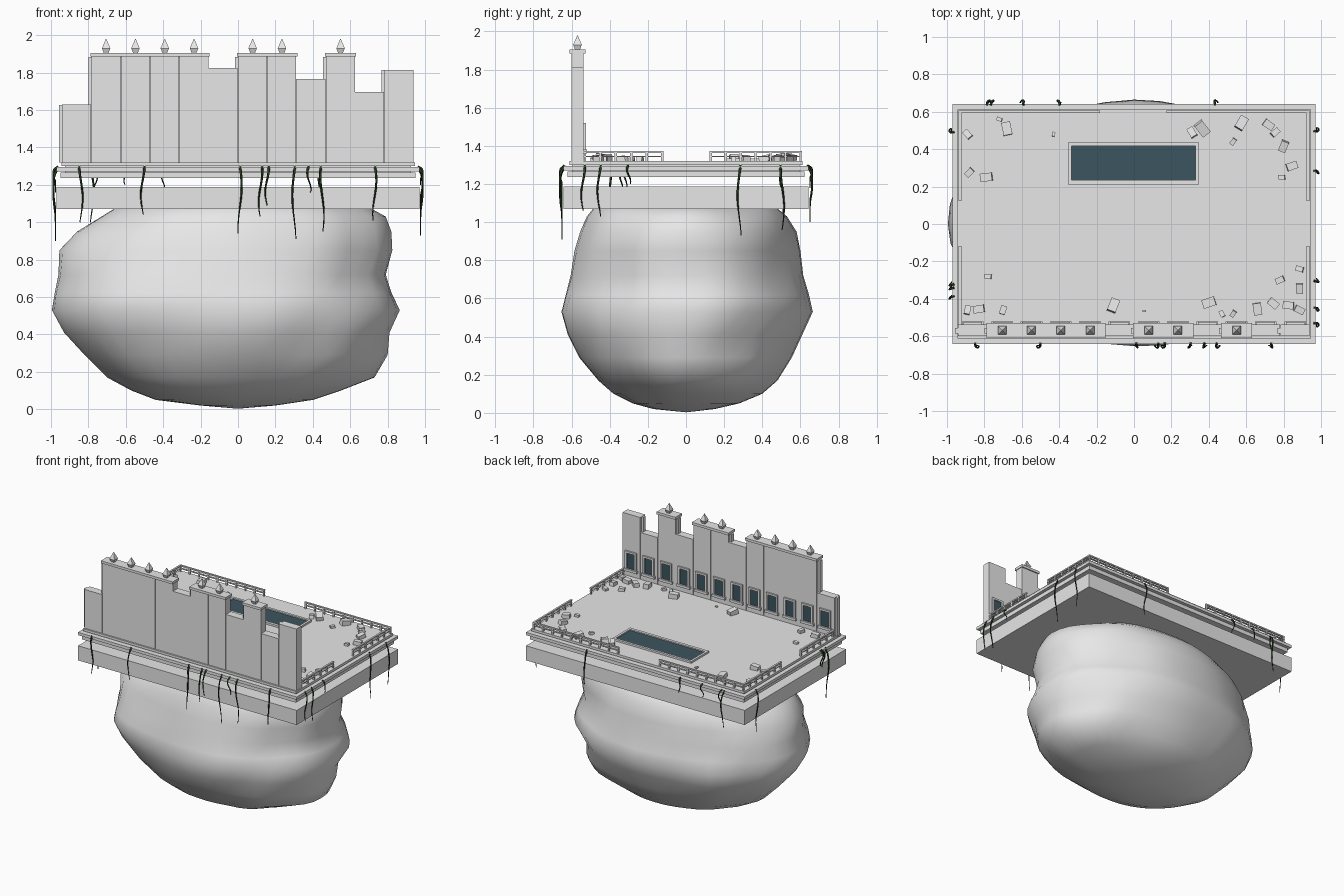
import bpy, bmesh, math, random
from mathutils import Vector, Matrix, noise

if "Cube" in bpy.data.objects:
    bpy.data.objects.remove(bpy.data.objects["Cube"])

random.seed(4)


def material(name, rgb):
    m = bpy.data.materials.new(name)
    m.diffuse_color = (*rgb, 1)
    m.use_nodes = True
    m.node_tree.nodes["Principled BSDF"].inputs["Base Color"].default_value = m.diffuse_color
    return m


STONE = material("grey stone", (0.8, 0.8, 0.8))
GLASS = material("dark teal", (0.045, 0.09, 0.115))
VINE = material("vine green", (0.02, 0.05, 0.015))


def finish(name, bm, mat, smooth=False):
    me = bpy.data.meshes.new(name)
    bmesh.ops.recalc_face_normals(bm, faces=bm.faces)
    bm.to_mesh(me)
    bm.free()
    me.materials.append(mat)
    for p in me.polygons:
        p.use_smooth = smooth
    ob = bpy.data.objects.new(name, me)
    bpy.context.collection.objects.link(ob)
    return ob


def add_box(bm, x0, x1, y0, y1, z0, z1):
    m = Matrix.Translation(((x0 + x1) / 2, (y0 + y1) / 2, (z0 + z1) / 2))
    m = m @ Matrix.Diagonal((x1 - x0, y1 - y0, z1 - z0, 1))
    bmesh.ops.create_cube(bm, size=1, matrix=m)


def boxes(name, items, mat=STONE):
    bm = bmesh.new()
    for b in items:
        add_box(bm, *b)
    return finish(name, bm, mat)


def plate(hx, hy, z0, z1):
    return (-hx, hx, -hy, hy, z0, z1)


# Lower slab, and the stepped deck floating above it
boxes("lower_slab", [plate(0.97, 0.642, 1.07, 1.187)])
boxes("deck_lower_step", [plate(0.95, 0.622, 1.236, 1.267)])
boxes("deck_middle_step", [plate(0.97, 0.642, 1.272, 1.295)])
boxes("deck_core", [plate(0.925, 0.595, 1.24, 1.31)])
boxes("deck_floor", [plate(0.945, 0.612, 1.301, 1.32)])

# Floating rock: rings of (z, xmin, xmax, ymin, ymax)
RINGS = [
    (0.02, -0.2, 0.2, -0.17, 0.15), (0.05, -0.44, 0.4, -0.28, 0.28),
    (0.10, -0.57, 0.55, -0.38, 0.40), (0.17, -0.70, 0.73, -0.46, 0.48),
    (0.29, -0.82, 0.80, -0.56, 0.555), (0.41, -0.93, 0.81, -0.62, 0.61),
    (0.53, -0.995, 0.865, -0.653, 0.665), (0.62, -0.98, 0.82, -0.63, 0.645),
    (0.72, -0.96, 0.79, -0.605, 0.615), (0.85, -0.955, 0.825, -0.585, 0.60),
    (0.95, -0.86, 0.82, -0.555, 0.58), (1.03, -0.73, 0.79, -0.52, 0.53),
    (1.08, -0.65, 0.70, -0.48, 0.47), (1.12, -0.5, 0.5, -0.38, 0.38),
]
N = 40
bm = bmesh.new()
rows = []
for z, xa, xb, ya, yb in RINGS:
    row = []
    for i in range(N):
        a = math.tau * i / N
        c, s = math.cos(a), math.sin(a)
        bump = noise.noise(Vector((2.2 * c, 2.2 * s, 4 * z)))
        k = 1 + 0.06 * bump * abs(math.sin(2 * a))
        row.append(bm.verts.new((c * k * (xb if c > 0 else -xa),
                                 s * k * (yb if s > 0 else -ya), z)))
    rows.append(row)
for lo, hi in zip(rows, rows[1:]):
    for i in range(N):
        j = (i + 1) % N
        bm.faces.new((lo[i], lo[j], hi[j], hi[i]))
bottom = bm.verts.new((0, 0, 0.003))
for i in range(N):
    bm.faces.new((rows[0][(i + 1) % N], rows[0][i], bottom))
bm.faces.new(rows[-1])
finish("floating_rock", bm, STONE, True)

# Ruined wall: twelve bays of differing height
W = 1.88 / 12
FULL = 1.885
TOPS = [1.63, FULL, FULL, FULL, FULL, 1.825, FULL, FULL, 1.765, FULL, 1.695, 1.815]
left = [-0.94 + W * i for i in range(12)]
boxes("wall_bays", [(x, x + W - 0.002, -0.60, -0.537, 1.32, t) for x, t in zip(left, TOPS)])
boxes("wall_joints", [(x - 0.016, x + 0.014, -0.585, -0.555, 1.32, t - 0.002)
                      for x, t in zip(left, TOPS)])
full = [x for x, t in zip(left, TOPS) if t == FULL]
boxes("wall_cornice", [(x - 0.006, x + W + 0.004, -0.61, -0.528, FULL, 1.905) for x in full])

# Pointed finials on the full-height bays
bm = bmesh.new()
for x in full:
    for z0, z1, r0, r1 in ((1.905, 1.93, 0.018, 0.032), (1.93, 1.98, 0.032, 0.002)):
        m = Matrix.Translation((x + W / 2, -0.569, (z0 + z1) / 2)) @ Matrix.Rotation(math.pi / 4, 4, 'Z')
        bmesh.ops.create_cone(bm, cap_ends=True, segments=4, radius1=r0, radius2=r1,
                              depth=z1 - z0, matrix=m)
finish("finials", bm, STONE)

# Windows on the inner side of the wall
frames, panes = [], []
for x in left:
    c = x + W / 2
    y0, y1 = -0.538, -0.524
    frames += [(c - 0.05, c - 0.034, y0, y1, 1.365, 1.52),
               (c + 0.034, c + 0.05, y0, y1, 1.365, 1.52),
               (c - 0.034, c + 0.034, y0, y1, 1.505, 1.52),
               (c - 0.058, c + 0.058, y0, y1 + 0.004, 1.36, 1.38)]
    panes.append((c - 0.034, c + 0.034, y0, -0.533, 1.38, 1.505))
boxes("window_frames", frames)
boxes("window_panes", panes, GLASS)

# Pool with a raised rim
boxes("pool_rim", [(-0.352, 0.348, 0.212, 0.235, 1.318, 1.335), (-0.352, 0.348, 0.418, 0.437, 1.318, 1.335),
                   (-0.352, -0.334, 0.235, 0.418, 1.318, 1.335), (0.33, 0.348, 0.235, 0.418, 1.318, 1.335)])
boxes("pool_water", [(-0.334, 0.33, 0.235, 0.418, 1.318, 1.326)], GLASS)

# Railings: back and both sides, with gaps in the middle
RAILS = [(-0.93, 0.6, -0.19, 0.6), (0.18, 0.6, 0.93, 0.6)]
for sx in (-0.93, 0.93):
    RAILS += [(sx, 0.13, sx, 0.6), (sx, -0.53, sx, -0.125)]
parts = []
for xa, ya, xb, yb in RAILS:
    for z, h in ((1.367, 0.005), (1.345, 0.003)):
        parts.append((xa - 0.007, xb + 0.007, ya - 0.007, yb + 0.007, z - h, z + h))
    n = round(math.hypot(xb - xa, yb - ya) / 0.08)
    for i in range(n + 1):
        x, y = xa + (xb - xa) * i / n, ya + (yb - ya) * i / n
        parts.append((x - 0.006, x + 0.006, y - 0.006, y + 0.006, 1.32, 1.365))
boxes("railings", parts)

# Rubble blocks: (x, y, size)
RUBBLE = [
    (-.89, .48, .04), (-.72, .56, .025), (-.68, .51, .06), (-.43, .48, .02), (-.88, .275, .04),
    (-.79, .25, .055), (.31, .49, .045), (.365, .51, .065), (.575, .54, .06), (.53, .44, .03),
    (.72, .53, .05), (.755, .49, .04), (.8, .415, .05), (.845, .31, .05), (.79, .25, .03),
    (-.78, -.28, .03), (-.89, -.46, .04), (-.83, -.455, .05), (-.7, -.46, .04), (-.11, -.435, .06),
    (.055, -.465, .015), (.4, -.42, .06), (.47, -.48, .03), (.53, -.48, .03), (.66, -.455, .055),
    (.745, -.425, .05), (.825, -.435, .05), (.885, -.345, .045), (.885, -.24, .035),
    (.78, -.3, .04), (.885, -.46, .045),
]
bm = bmesh.new()
for x, y, s in RUBBLE:
    m = (Matrix.Translation((x, y, 1.32 + s * 0.28))
         @ Matrix.Rotation(random.uniform(0, math.pi), 4, 'Z')
         @ Matrix.Rotation(random.uniform(-0.25, 0.25), 4, 'X')
         @ Matrix.Diagonal((s * 0.8, s * 1.15, s * 0.65, 1)))
    bmesh.ops.create_cube(bm, size=1, matrix=m)
finish("rubble", bm, STONE)

# Hanging vines: (position along edge, lowest z) for each edge
VINES = {
    (0, -1): [(-.84, 1.0), (-.51, 1.04), (.01, .94), (.12, 1.03), (.155, 1.09), (.3, .91),
              (.38, 1.16), (.45, .95), (.73, 1.01)],
    (0, 1): [(-.78, 1.0), (-.76, 1.18), (-.6, 1.2), (-.4, 1.18), (.44, 1.02)],
    (-1, 0): [(.5, .96), (-.32, 1.18), (-.34, 1.16), (-.39, .9)],
    (1, 0): [(.505, .96), (.28, .93), (-.3, 1.2), (-.455, 1.03), (-.54, 1.06)],
}
cu = bpy.data.curves.new("vines", 'CURVE')
cu.dimensions = '3D'
cu.bevel_depth = 0.007
cu.bevel_resolution = 0
cu.use_fill_caps = True
for (nx, ny), items in VINES.items():
    for t, low in items:
        sp = cu.splines.new('POLY')
        sp.points.add(8)
        for i, p in enumerate(sp.points):
            f = i / 8
            out = 0.004 + 0.012 * math.sin(math.pi * min(1, f * 1.5)) if i else -0.01
            side = t + 0.01 * math.sin(5 * f + 9 * t)
            p.co = (nx * (0.972 + out) + abs(ny) * side,
                    ny * (0.646 + out) + abs(nx) * side, 1.297 + (low - 1.297) * f, 1)
            p.radius = 1 - 0.65 * f
cu.materials.append(VINE)
bpy.context.collection.objects.link(bpy.data.objects.new("vines", cu))
